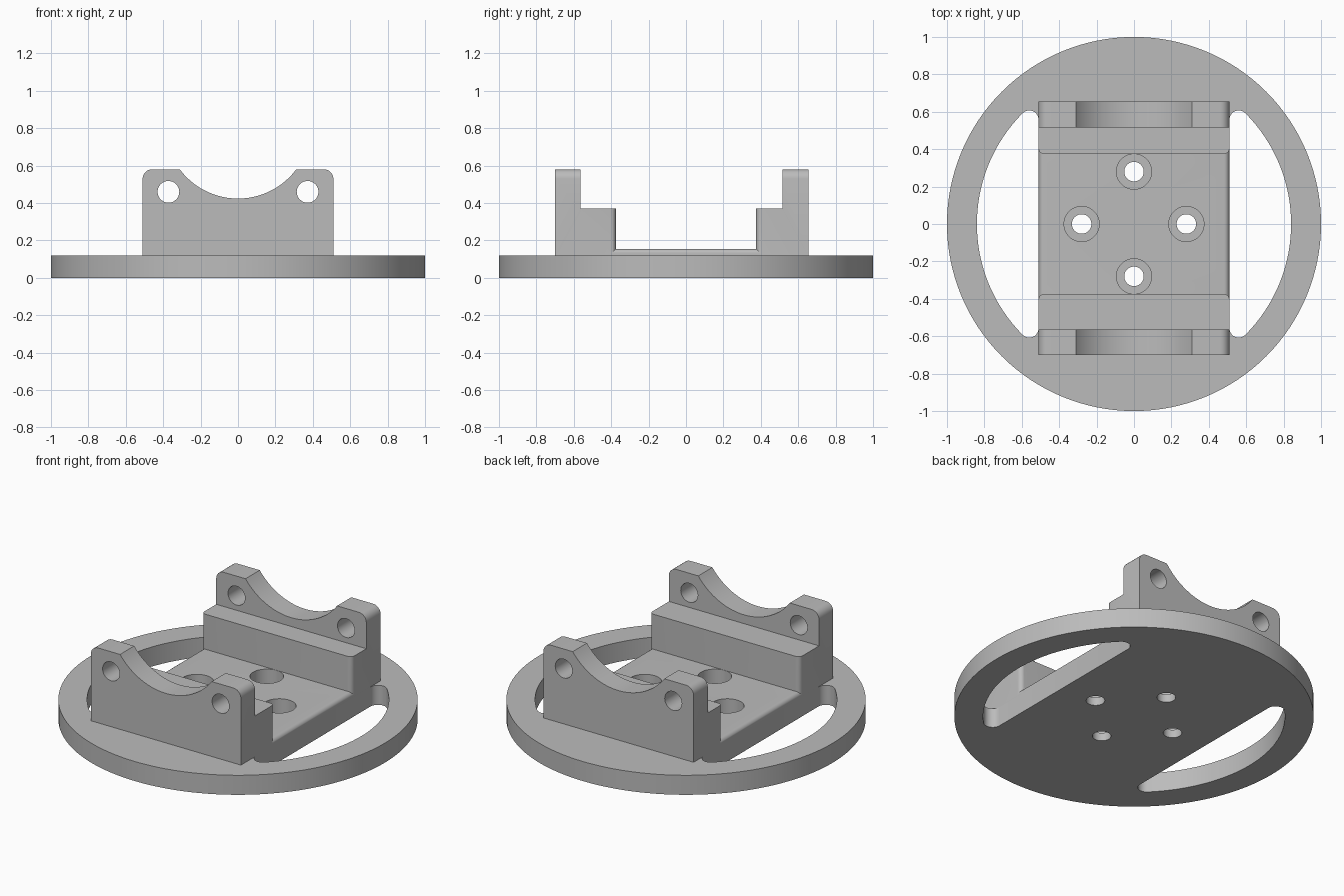
import bpy, bmesh
from math import cos, sin, atan2, pi, sqrt, radians
from mathutils import Matrix, Vector

if "Cube" in bpy.data.objects:
    bpy.data.objects.remove(bpy.data.objects["Cube"])

grey = bpy.data.materials.new("plain grey")
grey.use_nodes = True
grey.diffuse_color = (0.5, 0.5, 0.5, 1)
grey.node_tree.nodes["Principled BSDF"].inputs["Base Color"].default_value = (0.5, 0.5, 0.5, 1)

HALF = 0.51      # half width of the cradle block
DISC_TOP = 0.12


def finish(name, bm):
    bmesh.ops.recalc_face_normals(bm, faces=bm.faces)
    mesh = bpy.data.meshes.new(name)
    bm.to_mesh(mesh)
    bm.free()
    mesh.materials.append(grey)
    obj = bpy.data.objects.new(name, mesh)
    bpy.context.collection.objects.link(obj)
    return obj


def cylinder(name, centre, radius, depth, axis="Z", sides=48):
    bm = bmesh.new()
    turn = Matrix.Rotation(pi / 2, 4, "X") if axis == "Y" else Matrix()
    bmesh.ops.create_cone(bm, cap_ends=True, segments=sides, radius1=radius, radius2=radius,
                          depth=depth, matrix=Matrix.Translation(centre) @ turn)
    return finish(name, bm)


def prism(points, sweep):
    bm = bmesh.new()
    face = bm.faces.new([bm.verts.new(p) for p in points])
    new = bmesh.ops.extrude_face_region(bm, geom=[face])["geom"]
    bmesh.ops.translate(bm, vec=sweep, verts=[g for g in new if isinstance(g, bmesh.types.BMVert)])
    bmesh.ops.recalc_face_normals(bm, faces=bm.faces)
    return bm


def cut(target, cutters):
    bpy.context.view_layer.objects.active = target
    for cutter in cutters:
        mod = target.modifiers.new("cut", "BOOLEAN")
        mod.operation = "DIFFERENCE"
        mod.solver = "EXACT"
        mod.object = cutter
        bpy.ops.object.modifier_apply(modifier=mod.name)


# Crescent slot outline: straight inner wall, rounded tips, round outer wall
def slot(side):
    tip, outer = 0.05, 0.84
    cx = HALF + tip
    cy = sqrt((outer - tip) ** 2 - cx ** 2)
    a = atan2(cy, cx)
    upper = [(cx + tip * cos(t), cy + tip * sin(t))
             for t in (pi + (a - pi) * i / 10 for i in range(11))]
    rim = [(outer * cos(t), outer * sin(t)) for t in (a - 2 * a * i / 32 for i in range(1, 32))]
    lower = [(x, -y) for x, y in reversed(upper)]
    points = [(side * x, y, -0.1) for x, y in upper + rim + lower]
    return finish("slot_cutter", prism(points, Vector((0, 0, 0.4))))


# Cradle block: side profile swept across the width
profile = [(-0.70, DISC_TOP), (-0.70, 0.58), (-0.563, 0.58), (-0.563, 0.37), (-0.375, 0.37),
           (-0.375, 0.155), (0.375, 0.155), (0.375, 0.37), (0.517, 0.37), (0.517, 0.58),
           (0.655, 0.58), (0.655, DISC_TOP)]
bm = prism([(-HALF, y, z) for y, z in profile], Vector((2 * HALF, 0, 0)))


def round_edges(rule, radius):
    edges = [e for e in bm.edges if rule(*[v.co for v in e.verts])]
    bmesh.ops.bevel(bm, geom=edges, offset=radius, segments=6, profile=0.5, affect="EDGES")


# Rounded outer top corners of the uprights, then the rounded pocket sides
round_edges(lambda a, b: a.x * b.x > 0 and min(a.z, b.z) > 0.57, 0.05)
round_edges(lambda a, b: a.x * b.x > 0 and max(abs(abs(a.y) - 0.375), abs(abs(b.y) - 0.375)) < 0.001, 0.028)
block = finish("cradle_block", bm)

# Base disc
disc = cylinder("base_disc", (0, 0, DISC_TOP / 2), 1, DISC_TOP, sides=128)

# Counterbored screw holes shared by disc and block
screws = []
for x, y in ((0.28, 0), (-0.28, 0), (0, 0.28), (0, -0.28)):
    screws.append(cylinder("screw_cutter", (x, y, 0.1), 0.052, 0.5))
    screws.append(cylinder("counterbore_cutter", (x, y, 0.175), 0.094, 0.25))

# Round saddle and bolt holes in the uprights
saddle = [cylinder("saddle_cutter", (0, 0, 0.812), 0.388, 2, "Y", 128)]
bolts = [cylinder("bolt_cutter", (s * 0.372, 0, 0.46), 0.058, 2, "Y") for s in (1, -1)]
slots = [slot(s) for s in (1, -1)]

cut(disc, slots + screws)
cut(block, saddle + bolts + screws)
for helper in slots + screws + saddle + bolts:
    bpy.data.objects.remove(helper)

# Smooth curved walls, keep edges sharp
bpy.ops.object.select_all(action="DESELECT")
for obj in (disc, block):
    obj.select_set(True)
bpy.context.view_layer.objects.active = disc
bpy.ops.object.shade_smooth_by_angle(angle=radians(30))
